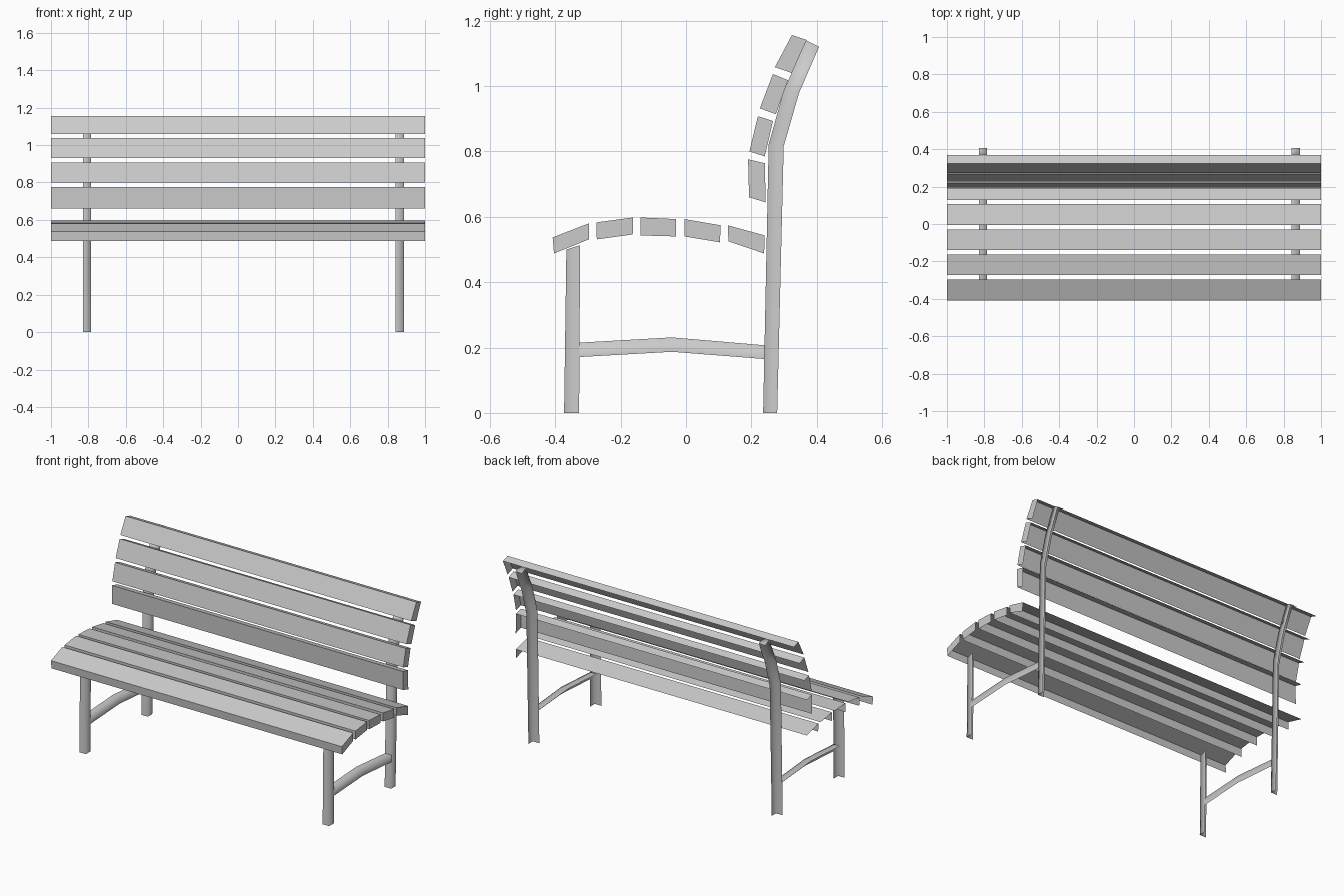
import bpy, bmesh

if "Cube" in bpy.data.objects:
    bpy.data.objects.remove(bpy.data.objects["Cube"])


def make_object(name, bm, smooth=False):
    mesh = bpy.data.meshes.new(name)
    for f in bm.faces:
        f.smooth = smooth
    bm.to_mesh(mesh)
    bm.free()
    obj = bpy.data.objects.new(name, mesh)
    bpy.context.collection.objects.link(obj)


def slat(name, fb, ft, bt, bb):
    """Open shell slat: front, top and right end, from a (y, z) profile."""
    bm = bmesh.new()
    left = [bm.verts.new((-1, *p)) for p in (fb, ft, bt)]
    right = [bm.verts.new((1, *p)) for p in (fb, ft, bt, bb)]
    for i in range(2):
        bm.faces.new((left[i], right[i], right[i + 1], left[i + 1]))
    bm.faces.new((right[0], right[3], right[2], right[1]))
    make_object(name, bm)


def bar(name, x, outer, inner, cap=False):
    """Open angle-section bar: outer face plus right side face."""
    bm = bmesh.new()
    x1 = x + 0.045
    rings = [[bm.verts.new((x, *o)), bm.verts.new((x1, *o)), bm.verts.new((x1, *i))]
             for o, i in zip(outer, inner)]
    for r, s in zip(rings, rings[1:]):
        for k in range(2):
            bm.faces.new((r[k], r[k + 1], s[k + 1], s[k]))
    if cap:
        bm.faces.new(rings[-1] + [bm.verts.new((x, *inner[-1]))])
    make_object(name, bm, smooth=True)


# Seat slats, front to back, following a gentle arch
seat = [
    ((-.404, .488), (-.408, .537), (-.297, .580), (-.297, .531)),
    ((-.273, .531), (-.274, .583), (-.162, .598), (-.163, .546)),
    ((-.139, .543), (-.140, .598), (-.030, .593), (-.030, .540)),
    ((-.004, .540), (-.005, .593), (.106, .574), (.104, .522)),
    ((.130, .525), (.128, .574), (.241, .543), (.239, .488)),
]
for n, p in enumerate(seat, 1):
    slat(f"seat_slat_{n}", *p)

# Backrest slats, bottom to top
back = [
    ((.193, .660), (.190, .776), (.241, .764), (.244, .644)),
    ((.194, .800), (.220, .908), (.266, .893), (.241, .785)),
    ((.226, .932), (.266, 1.037), (.312, 1.018), (.275, .914)),
    ((.272, 1.058), (.324, 1.156), (.369, 1.141), (.324, 1.040)),
]
for n, p in enumerate(back, 1):
    slat(f"backrest_slat_{n}", *p)

# Leg frames at both ends
for side, x in (("left", -0.83), ("right", 0.843)):
    bar(f"front_leg_{side}", x,
        [(-.373, 0), (-.366, .50)], [(-.327, 0), (-.324, .513)])
    bar(f"back_leg_{side}", x,
        [(.236, 0), (.253, .822), (.299, .985), (.367, 1.14)],
        [(.279, 0), (.299, .816), (.346, .979), (.407, 1.12)], cap=True)
    bar(f"cross_bar_{side}", x,
        [(-.326, .215), (-.043, .231), (.240, .207)],
        [(-.326, .171), (-.043, .187), (.240, .165)])
